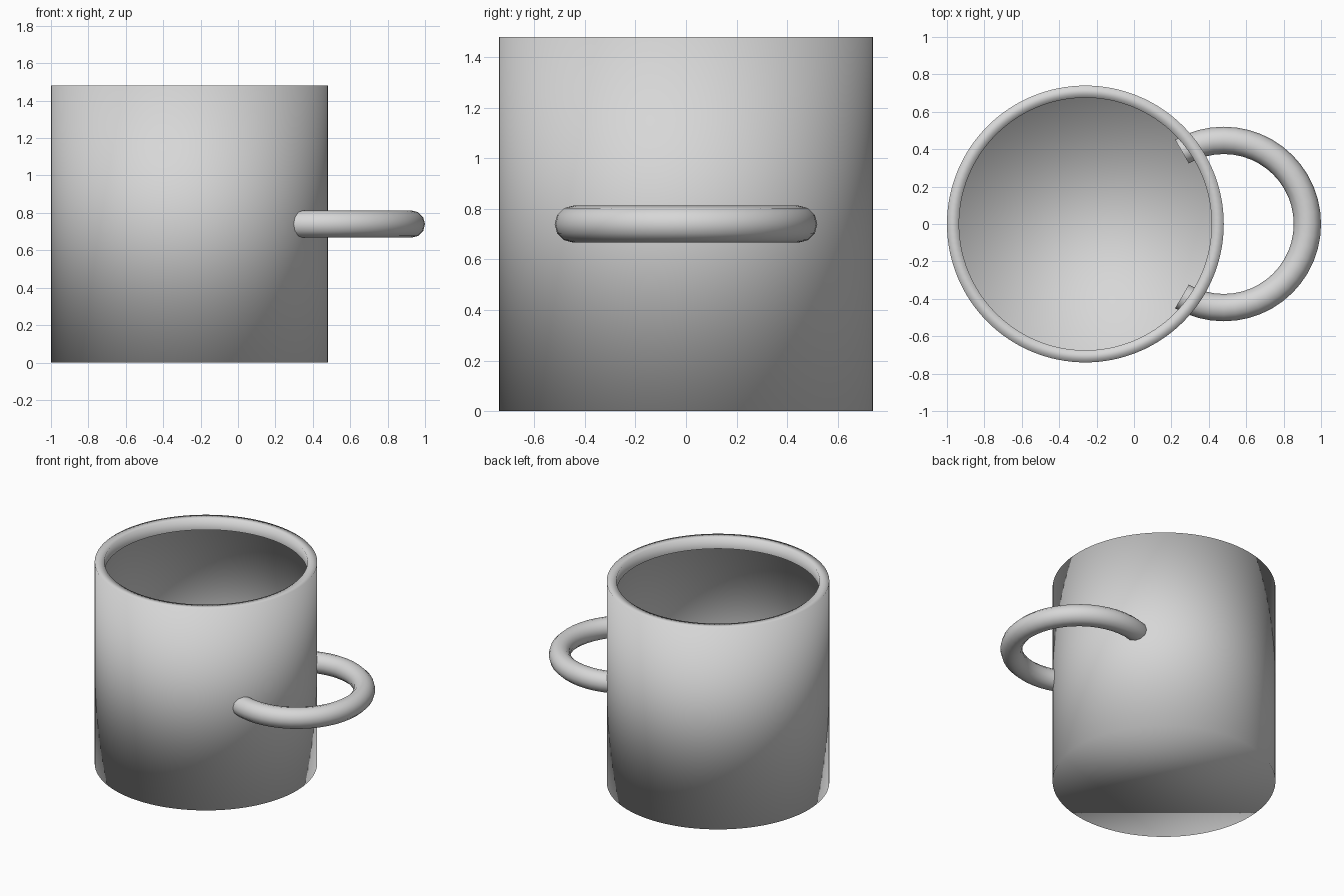
import bpy, bmesh, math

if "Cube" in bpy.data.objects:
    bpy.data.objects.remove(bpy.data.objects["Cube"])

SEG = 128
CUP_X = -0.26

grey = bpy.data.materials.new("light grey")
grey.diffuse_color = (0.68, 0.68, 0.68, 1)
grey.use_nodes = True
grey.node_tree.nodes["Principled BSDF"].inputs["Base Color"].default_value = grey.diffuse_color


def make_object(name, bm):
    for f in bm.faces:
        f.smooth = True
    mesh = bpy.data.meshes.new(name)
    bm.to_mesh(mesh)
    bm.free()
    mesh.materials.append(grey)
    obj = bpy.data.objects.new(name, mesh)
    bpy.context.collection.objects.link(obj)
    return obj


def bridge(bm, a, b, closed=True):
    n = len(a)
    for i in range(n if closed else n - 1):
        j = (i + 1) % n
        bm.faces.new((a[i], a[j], b[j], b[i]))


# cup body: thin shell with a flat rim folded inward and down into a short lip
profile = [(0.74, 0.0), (0.74, 1.48), (0.675, 1.48), (0.675, 1.40)]
bm = bmesh.new()
rings = [[bm.verts.new((CUP_X + r * math.cos(2 * math.pi * i / SEG),
                        r * math.sin(2 * math.pi * i / SEG), z))
          for i in range(SEG)] for r, z in profile]
for a, b in zip(rings, rings[1:]):
    bridge(bm, a, b)
bm.faces.new(rings[0][::-1])
make_object("cup_body", bm)

# handle: horizontal ring whose ends run through the cup wall
MAJOR, MINOR, SIDES, STEPS = 0.447, 0.073, 12, 32
SPAN = math.radians(120)
bm = bmesh.new()
rings = []
for s in range(STEPS + 1):
    a = -SPAN + 2 * SPAN * s / STEPS
    ring = []
    for k in range(SIDES):
        t = 2 * math.pi * k / SIDES
        r = MAJOR + MINOR * math.cos(t)
        ring.append(bm.verts.new((0.48 + r * math.cos(a), r * math.sin(a),
                                  0.74 + MINOR * math.sin(t))))
    rings.append(ring)
for a, b in zip(rings, rings[1:]):
    bridge(bm, a, b)
for ring in (rings[0], rings[-1]):
    cap = bm.faces.new(ring)
    for e in cap.edges:
        e.smooth = False
bmesh.ops.recalc_face_normals(bm, faces=bm.faces)
make_object("handle", bm)
